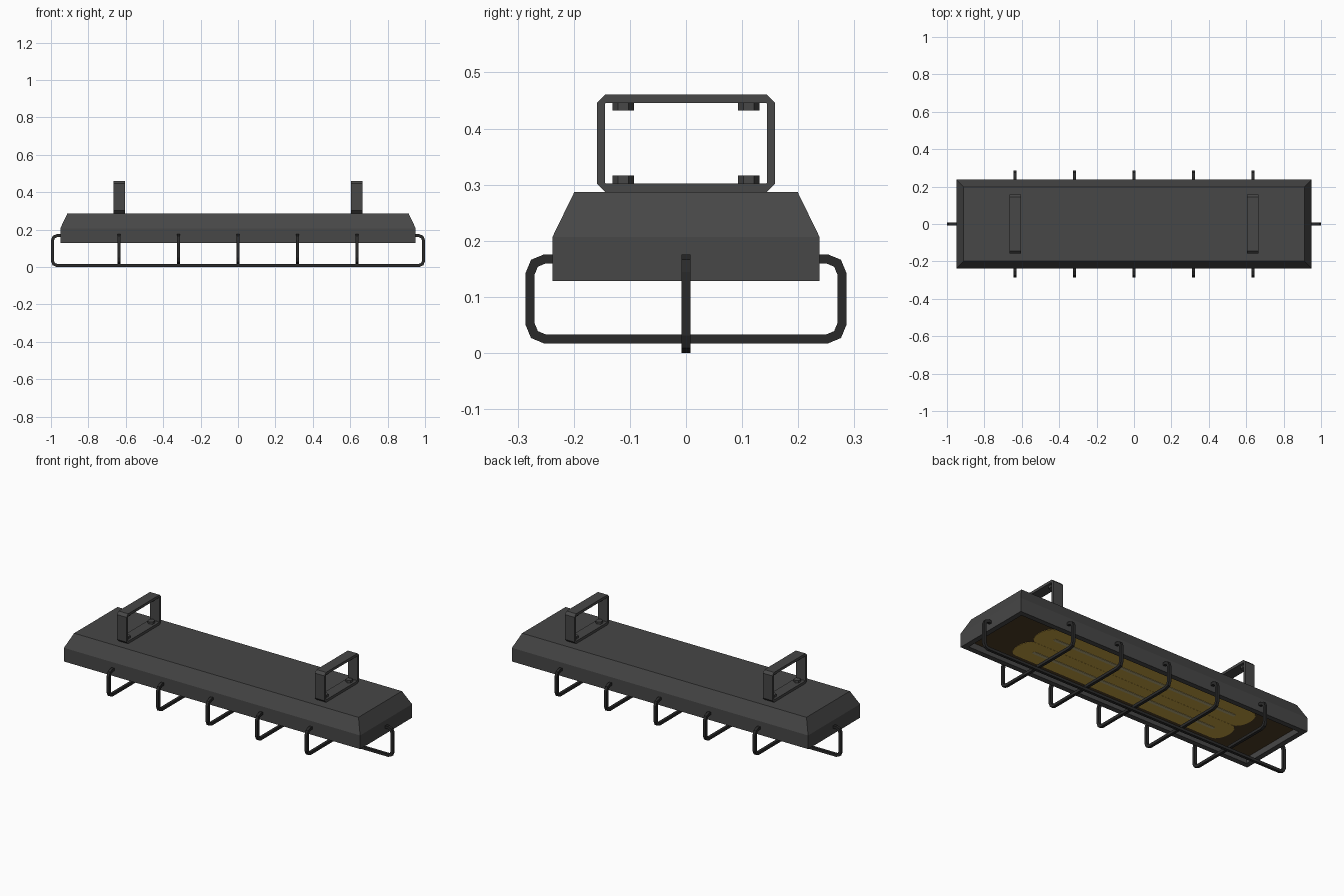
import bpy, bmesh, math
from mathutils import Vector

if "Cube" in bpy.data.objects:
    bpy.data.objects.remove(bpy.data.objects["Cube"])


def material(name, rgb):
    m = bpy.data.materials.new(name)
    m.diffuse_color = (*rgb, 1)
    m.use_nodes = True
    m.node_tree.nodes["Principled BSDF"].inputs["Base Color"].default_value = m.diffuse_color
    return m


GREY = material("dark grey metal", (0.063, 0.063, 0.063))
WIRE = material("black wire", (0.023, 0.023, 0.023))
BROWN = material("brown reflector", (0.075, 0.046, 0.018))
GOLD = material("gold glow", (0.56, 0.36, 0.055))
TUBE = material("pale tube", (0.50, 0.42, 0.20))
PANEL_Z = 0.162


def finish(bm, name, mat):
    bmesh.ops.recalc_face_normals(bm, faces=bm.faces)
    me = bpy.data.meshes.new(name)
    bm.to_mesh(me)
    bm.free()
    me.materials.append(mat)
    ob = bpy.data.objects.new(name, me)
    bpy.context.collection.objects.link(ob)
    return ob


def loft(bm, rings, closed=False):
    """Skin between rings; cap the ends unless the rings form a closed loop."""
    rs = [[bm.verts.new(p) for p in r] for r in rings]
    n = len(rs[0])
    pairs = list(zip(rs, rs[1:])) + ([(rs[-1], rs[0])] if closed else [])
    for a, b in pairs:
        for i in range(n):
            j = (i + 1) % n
            bm.faces.new((a[i], a[j], b[j], b[i]))
    if not closed:
        bm.faces.new(rs[0])
        bm.faces.new(rs[-1])


def rect(hx, hy, z):
    return [(hx, hy, z), (-hx, hy, z), (-hx, -hy, z), (hx, -hy, z)]


def frame(hy, z0, z1, c):
    """Chamfered rectangle in y and z."""
    return [(hy - c, z0), (hy, z0 + c), (hy, z1 - c), (hy - c, z1),
            (c - hy, z1), (-hy, z1 - c), (-hy, z0 + c), (c - hy, z0)]


# Housing: sloped top, open recess below; the recess floor is the reflector
bm = bmesh.new()
loft(bm, [rect(0.912, 0.199, 0.287), rect(0.95, 0.238, 0.207), rect(0.95, 0.238, 0.128),
          rect(0.92, 0.208, 0.128), rect(0.92, 0.208, PANEL_Z)])
bm.faces.ensure_lookup_table()
bm.faces[-1].material_index = 1
finish(bm, "housing", GREY).data.materials.append(BROWN)


def rounded_plate(name, y, hx, hy, z0, z1, mat):
    """Thin bar along x with round ends."""
    outline = []
    for s in (1, -1):
        for k in range(9):
            a = -math.pi / 2 + math.pi * k / 8
            outline.append((s * (hx - hy * 0.6 + hy * 0.6 * math.cos(a)), y + s * hy * math.sin(a)))
    bm = bmesh.new()
    loft(bm, [[(px, py, z) for px, py in outline] for z in (z0, z1)])
    finish(bm, name, mat)


# Glowing lamps: two gold bands, each with a pale tube line
for side, y in (("front", -0.083), ("back", 0.083)):
    rounded_plate(side + "_lamp_glow", y, 0.70, 0.0825, PANEL_Z - 0.002, PANEL_Z + 0.001, GOLD)
    rounded_plate(side + "_lamp_tube", y, 0.60, 0.010, PANEL_Z - 0.004, PANEL_Z - 0.001, TUBE)


def wire(name, half, wall, top, low, r, to_point):
    """Square-section U guard wire with two-step bends, mirrored about the centre."""
    pts = [(wall, top)]
    for cz, start in ((top - r, 90), (low + r, 0)):
        for k in range(3):
            a = math.radians(start - 45 * k)
            pts.append((half - r + r * math.cos(a), cz + r * math.sin(a)))
    pts += [(-u, z) for u, z in reversed(pts)]
    pts = [Vector(p) for p in pts]
    w, rings = 0.008, []
    for i, p in enumerate(pts):
        d0 = (p - pts[max(i - 1, 0)]).normalized() if i else (pts[1] - p).normalized()
        d1 = (pts[i + 1] - p).normalized() if i < len(pts) - 1 else d0
        d = (d0 + d1).normalized()
        nrm = Vector((-d.y, d.x)) * (w / d.dot(d0))    # mitred offset
        a, b = p + nrm, p - nrm
        rings.append([to_point(*a, -w), to_point(*a, w), to_point(*b, w), to_point(*b, -w)])
    bm = bmesh.new()
    loft(bm, rings)
    finish(bm, name, WIRE)


# Wire guard: one long wire and five cross wires
wire("long_guard_wire", 0.992, 0.94, 0.168, 0.008, 0.025, lambda u, z, s: (u, s, z))
for i in range(-2, 3):
    wire(f"cross_guard_wire_{i + 3}", 0.278, 0.23, 0.168, 0.025, 0.027,
         lambda u, z, s, x=i * 0.3175: (x + s, u, z))

# Mounting brackets with hex bolts
for side, x in (("left", -0.635), ("right", 0.635)):
    outer, inner = frame(0.159, 0.287, 0.461, 0.015), frame(0.144, 0.302, 0.446, 0.001)
    bm = bmesh.new()
    x0, x1 = x - 0.031, x + 0.031
    loft(bm, [[(px, *p) for p in prof] for px, prof in
              ((x0, outer), (x1, outer), (x1, inner), (x0, inner))], closed=True)
    finish(bm, side + "_bracket", GREY)
    bm = bmesh.new()
    for y in (-0.112, 0.112):
        for z0, z1 in ((0.301, 0.316), (0.432, 0.447)):
            loft(bm, [[(x + 0.019 * math.sin(k * math.pi / 3), y + 0.019 * math.cos(k * math.pi / 3), z)
                       for k in range(6)] for z in (z0, z1)])
    finish(bm, side + "_bracket_bolts", GREY)
